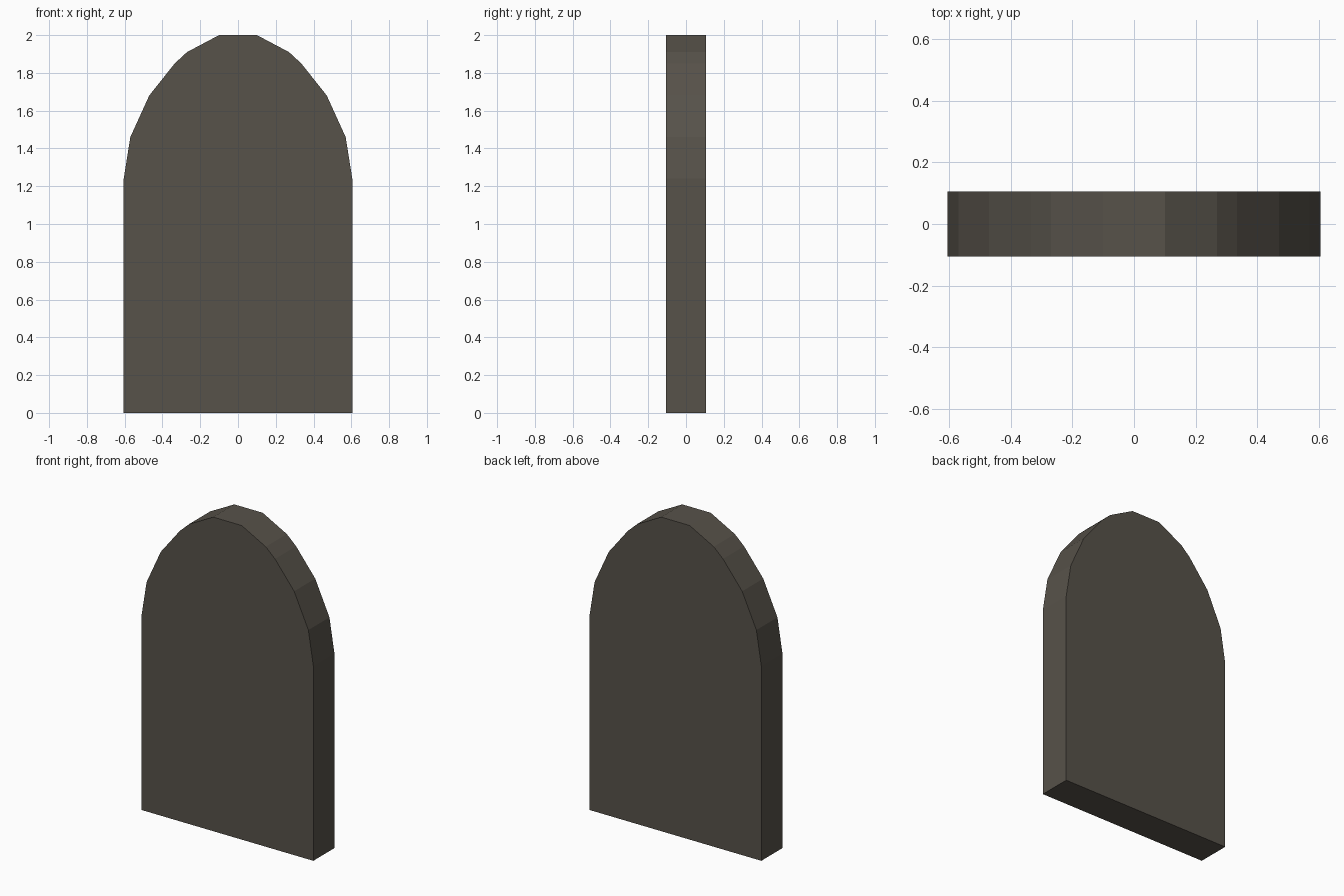
import bpy
import bmesh

if "Cube" in bpy.data.objects:
    bpy.data.objects.remove(bpy.data.objects["Cube"])

HALF_DEPTH = 0.106

# Stone colour
stone = bpy.data.materials.new("dark_stone")
stone.diffuse_color = (0.095, 0.084, 0.068, 1.0)
stone.use_nodes = True
stone.node_tree.nodes["Principled BSDF"].inputs["Base Color"].default_value = stone.diffuse_color

# Right half of the arched outline, mirrored for the left half
right = [(0.605, 0), (0.605, 1.24), (0.57, 1.46), (0.47, 1.68),
         (0.335, 1.85), (0.27, 1.91), (0.10, 2.0)]
outline = right + [(-x, z) for x, z in reversed(right)]

# Arched slab: fill the front outline and extrude it to the back
bm = bmesh.new()
front = bm.faces.new([bm.verts.new((x, -HALF_DEPTH, z)) for x, z in outline])
result = bmesh.ops.extrude_face_region(bm, geom=[front], use_keep_orig=True)
back = [g for g in result["geom"] if isinstance(g, bmesh.types.BMVert)]
bmesh.ops.translate(bm, verts=back, vec=(0, 2 * HALF_DEPTH, 0))
bmesh.ops.recalc_face_normals(bm, faces=bm.faces)

mesh = bpy.data.meshes.new("arched_slab")
bm.to_mesh(mesh)
bm.free()
mesh.materials.append(stone)
slab = bpy.data.objects.new("arched_slab", mesh)
bpy.context.collection.objects.link(slab)
